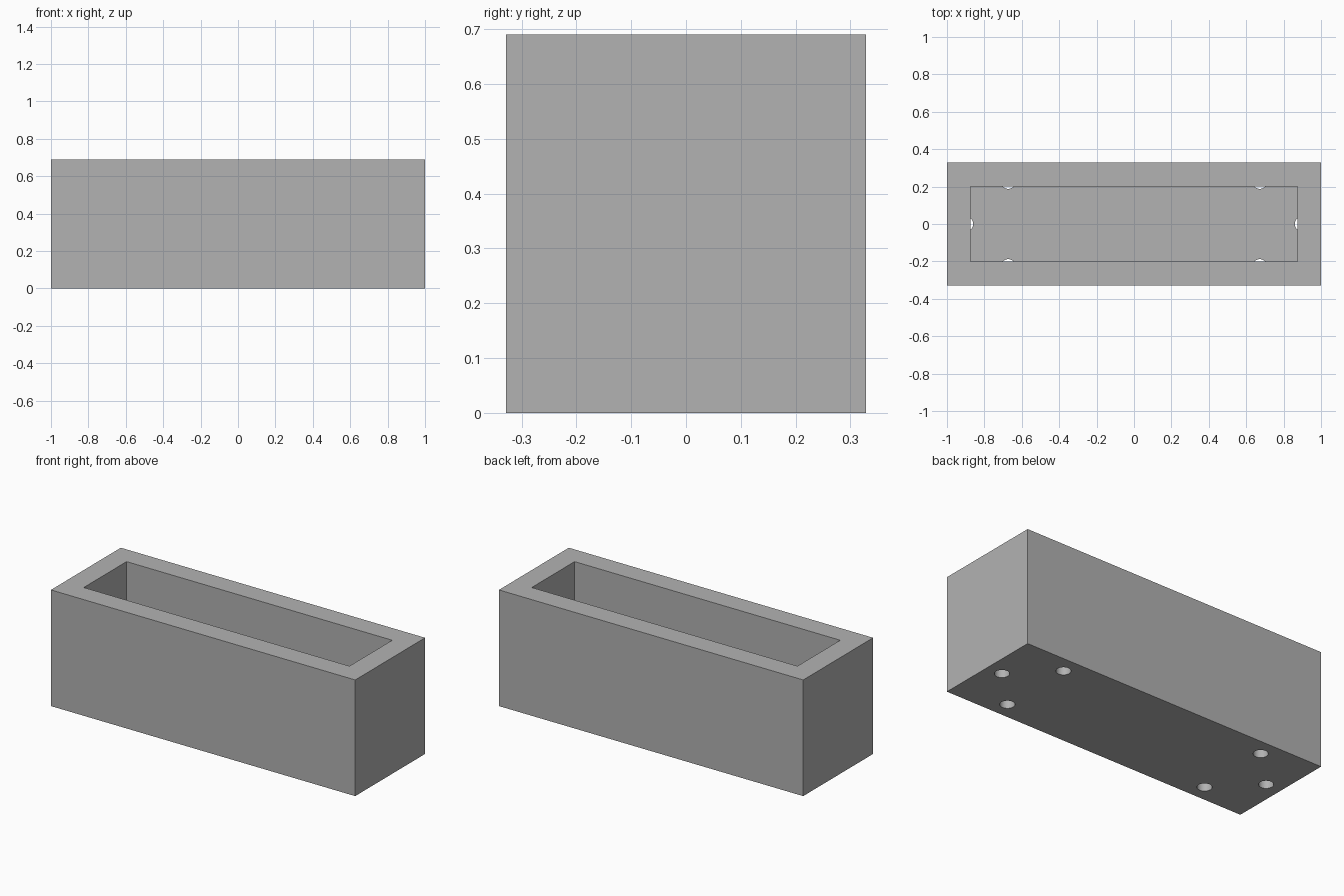
import bpy
import math

default = bpy.data.objects.get("Cube")
if default:
    bpy.data.objects.remove(default, do_unlink=True)

LENGTH, WIDTH, HEIGHT = 2.0, 0.656, 0.69
WALL = 0.127
HOLE_RADIUS = 0.04
HOLE_INSET = 0.1

stone = bpy.data.materials.new("stone_grey")
stone.use_nodes = True
GREY = (0.448, 0.448, 0.448, 1)
stone.diffuse_color = GREY
stone.node_tree.nodes["Principled BSDF"].inputs["Base Color"].default_value = GREY


def box(name, size, bottom):
    bpy.ops.mesh.primitive_cube_add(size=1, location=(0, 0, bottom + size[2] / 2))
    ob = bpy.context.object
    ob.name = name
    ob.scale = size
    bpy.ops.object.transform_apply(location=True, rotation=False, scale=True)
    ob.data.materials.append(stone)
    return ob


def cut(target, cutter):
    cutter.hide_render = True
    mod = target.modifiers.new("cut", 'BOOLEAN')
    mod.operation = 'DIFFERENCE'
    mod.solver = 'EXACT'
    mod.object = cutter
    bpy.context.view_layer.objects.active = target
    bpy.ops.object.modifier_apply(modifier=mod.name)
    bpy.data.objects.remove(cutter, do_unlink=True)


# Trough body with an open rectangular cavity
planter = box("planter_box", (LENGTH, WIDTH, HEIGHT), 0)
cut(planter, box("cavity", (LENGTH - 2 * WALL, WIDTH - 2 * WALL, HEIGHT), WALL))

# Drain holes under the floor: one at each end, two along each long side
end_x = LENGTH / 2 - HOLE_INSET
side_x = 0.672
side_y = WIDTH / 2 - HOLE_INSET
holes = [(s * end_x, 0) for s in (-1, 1)]
holes += [(sx * side_x, sy * side_y) for sx in (-1, 1) for sy in (-1, 1)]
for x, y in holes:
    bpy.ops.mesh.primitive_cylinder_add(vertices=48, radius=HOLE_RADIUS,
                                        depth=2 * WALL + 0.01, location=(x, y, 0))
    bpy.context.object.data.materials.append(stone)
    cut(planter, bpy.context.object)

# Round the hole walls while keeping the box edges crisp
bpy.ops.object.select_all(action='DESELECT')
planter.select_set(True)
bpy.context.view_layer.objects.active = planter
bpy.ops.object.shade_smooth_by_angle(angle=math.radians(30))
